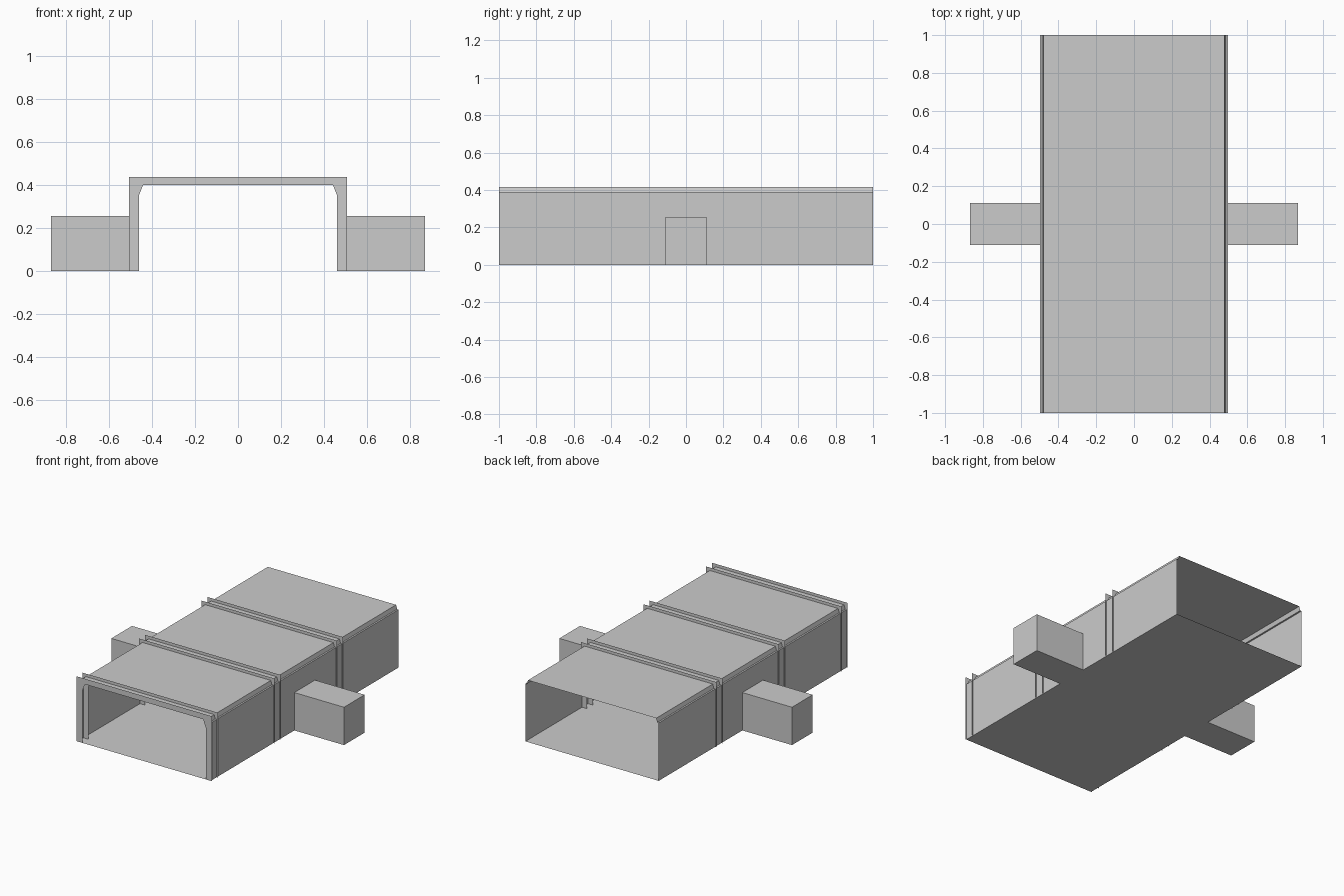
import bpy
import bmesh

cube = bpy.data.objects.get("Cube")
if cube:
    bpy.data.objects.remove(cube, do_unlink=True)

grey = bpy.data.materials.new("light_grey")
grey.use_nodes = True
colour = (0.6, 0.6, 0.6, 1)
grey.diffuse_color = colour
grey.node_tree.nodes["Principled BSDF"].inputs["Base Color"].default_value = colour

LENGTH = 2.0
SEGMENTS = 3
FRAME_DEPTH = 0.064


def mirrored(half):
    """Complete a right-hand half profile (x, z) into a closed outline."""
    return half + [(-x, z) for x, z in reversed(half)]


def add_object(name, bm):
    mesh = bpy.data.meshes.new(name)
    bm.to_mesh(mesh)
    bm.free()
    mesh.materials.append(grey)
    obj = bpy.data.objects.new(name, mesh)
    bpy.context.collection.objects.link(obj)
    return obj


# Open-ended passage shell: floor, walls, small ledge and raised roof
outline = mirrored([(0.497, 0), (0.497, 0.39), (0.486, 0.39), (0.478, 0.417)])
bm = bmesh.new()
front = [bm.verts.new((x, -LENGTH / 2, z)) for x, z in outline]
back = [bm.verts.new((x, LENGTH / 2, z)) for x, z in outline]
for i in range(len(outline)):
    j = (i + 1) % len(outline)
    bm.faces.new((front[i], back[i], back[j], front[j]))
bmesh.ops.recalc_face_normals(bm, faces=bm.faces)
add_object("passage_shell", bm)

# Arched frames: each is a front and a back sheet, repeated per segment
arch = mirrored([(0.46, 0), (0.505, 0), (0.505, 0.437)])
arch += [(-x, z) for x, z in [(0.46, 0.35), (0.44, 0.40)]]
arch += [(0.44, 0.40), (0.46, 0.35)]
bm = bmesh.new()
for y, step in ((0, 1), (FRAME_DEPTH, -1)):
    bm.faces.new([bm.verts.new((x, y, z)) for x, z in arch][::step])
first_frame = add_object("arched_frame_1", bm)
first_frame.location.y = -LENGTH / 2
for i in range(1, SEGMENTS):
    frame = bpy.data.objects.new(f"arched_frame_{i + 1}", first_frame.data)
    frame.location.y = -LENGTH / 2 + i * LENGTH / SEGMENTS
    bpy.context.collection.objects.link(frame)

# Side blocks halfway along the passage
for name, side in (("left_side_block", 1), ("right_side_block", -1)):
    bm = bmesh.new()
    bmesh.ops.create_cube(bm, size=1)
    bmesh.ops.scale(bm, vec=(0.37, 0.22, 0.255), verts=bm.verts)
    bmesh.ops.translate(bm, vec=(side * 0.682, 0, 0.1275), verts=bm.verts)
    add_object(name, bm)
